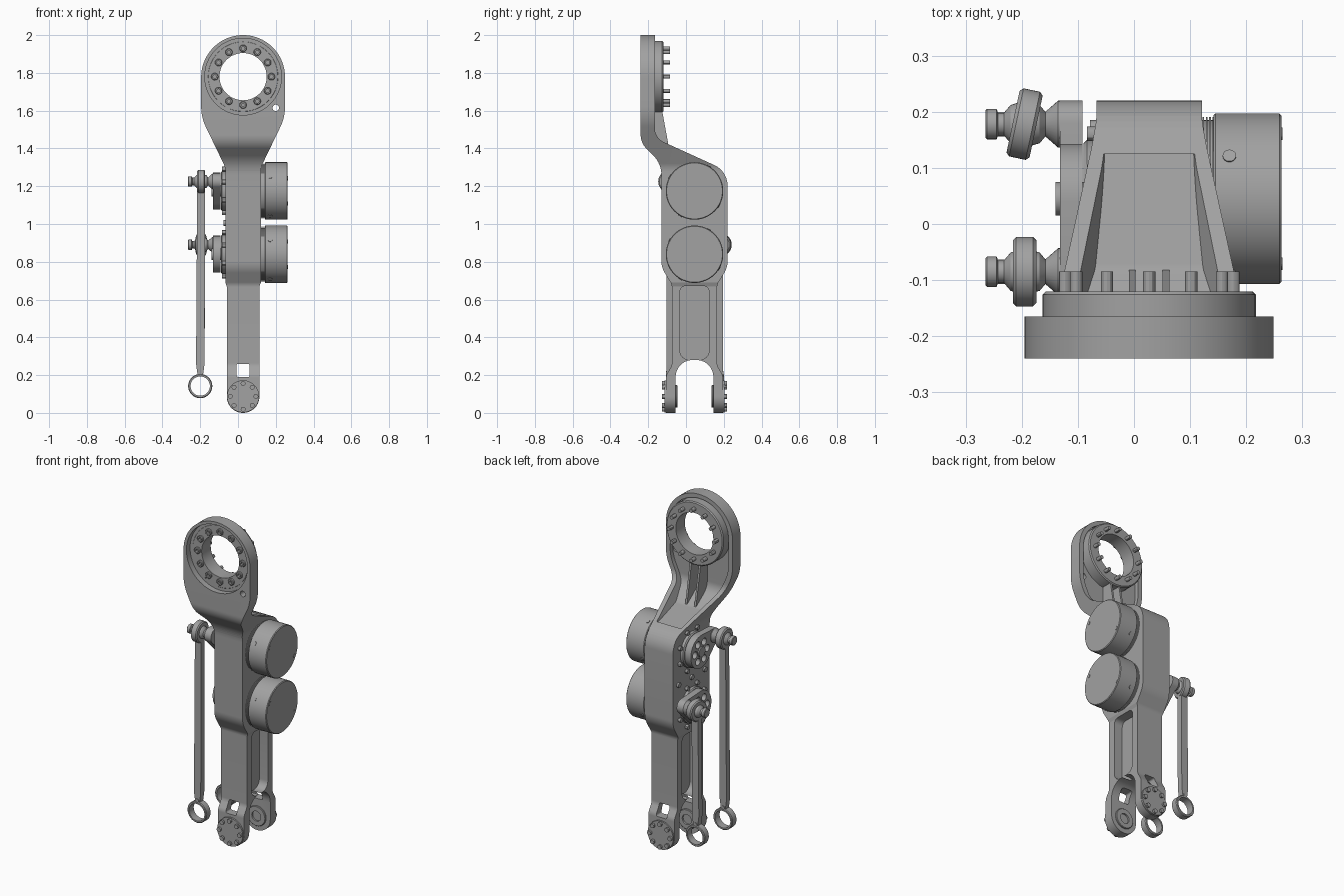
import bpy, bmesh, math
from mathutils import Vector, Matrix

cube = bpy.data.objects.get("Cube")
if cube:
    bpy.data.objects.remove(cube, do_unlink=True)

metal = bpy.data.materials.new("grey_metal")
metal.use_nodes = True
GREY = (0.36, 0.36, 0.36, 1)
metal.diffuse_color = GREY
metal.node_tree.nodes["Principled BSDF"].inputs["Base Color"].default_value = GREY

CX, CY = 0.027, 0.045          # centre lines of the arm
MOTORS = (0.84, 1.175)         # motor axis heights
PLACE = {"x": lambda u, v, d: (d, u, v),
         "y": lambda u, v, d: (u, d, v),
         "z": lambda u, v, d: (u, v, d)}


def finish(name, bm):
    bmesh.ops.remove_doubles(bm, verts=bm.verts, dist=1e-5)
    bmesh.ops.recalc_face_normals(bm, faces=bm.faces)
    mesh = bpy.data.meshes.new(name)
    bm.to_mesh(mesh)
    bm.free()
    mesh.materials.append(metal)
    ob = bpy.data.objects.new(name, mesh)
    bpy.context.collection.objects.link(ob)
    return ob


def rounded(points, steps=10):
    """Polygon with optional corner radius as third value."""
    out = []
    for i, p in enumerate(points):
        b = Vector(p[:2])
        if len(p) < 3:
            out.append(b)
            continue
        u = (Vector(points[i - 1][:2]) - b).normalized()
        w = (Vector(points[(i + 1) % len(points)][:2]) - b).normalized()
        half = u.angle(w) / 2
        centre = b + (u + w).normalized() * p[2] / math.sin(half)
        start = b + u * p[2] / math.tan(half) - centre
        end = b + w * p[2] / math.tan(half) - centre
        turn = start.angle_signed(end)
        for k in range(steps + 1):
            out.append(centre + Matrix.Rotation(-turn * k / steps, 2) @ start)
    return out


def prism(name, points, axis, lo, hi):
    bm = bmesh.new()
    rings = [[bm.verts.new(PLACE[axis](p[0], p[1], d)) for p in points] for d in (lo, hi)]
    bm.faces.new(rings[0])
    bm.faces.new(rings[1])
    for i in range(len(points)):
        bm.faces.new((rings[0][i - 1], rings[0][i], rings[1][i], rings[1][i - 1]))
    return finish(name, bm)


def circle(u, v, r, n=64):
    return [(u + r * math.cos(math.tau * k / n), v + r * math.sin(math.tau * k / n)) for k in range(n)]


def disc(name, axis, u, v, r, lo, hi, n=64):
    return prism(name, circle(u, v, r, n), axis, lo, hi)


def lathe(name, axis, u, v, profile, n=32, closed=False):
    """Turned part: profile holds (distance along axis, radius)."""
    bm = bmesh.new()
    rings = [[bm.verts.new(PLACE[axis](a, b, d)) for a, b in circle(u, v, r, n)] for d, r in profile]
    for k in range(0 if closed else 1, len(rings)):
        for i in range(n):
            bm.faces.new((rings[k - 1][i - 1], rings[k - 1][i], rings[k][i], rings[k][i - 1]))
    if not closed:
        bm.faces.new(rings[0])
        bm.faces.new(rings[-1])
    return finish(name, bm)


def tube(name, axis, u, v, outer, inner, lo, hi, c=0.006):
    return lathe(name, axis, u, v, [(lo, inner), (lo, outer - c), (lo + c, outer), (hi - c, outer),
                                    (hi, outer - c), (hi, inner)], 48, True)


def boolean(ob, other, op="DIFFERENCE"):
    mod = ob.modifiers.new("cut", "BOOLEAN")
    mod.operation, mod.object, mod.solver = op, other, "EXACT"
    deps = bpy.context.evaluated_depsgraph_get()
    deps.update()
    mesh = bpy.data.meshes.new_from_object(ob.evaluated_get(deps))
    ob.modifiers.clear()
    ob.data = mesh
    bpy.data.objects.remove(other, do_unlink=True)


def bolts(name, axis, u, v, radius, size, lo, hi, count, phase=0.0, n=12):
    for k, (a, b) in enumerate(circle(0, 0, radius, count)):
        t = math.radians(phase)
        a, b = a * math.cos(t) - b * math.sin(t), a * math.sin(t) + b * math.cos(t)
        disc(f"{name}_{k + 1}", axis, u + a, v + b, size, lo, hi, n)


def mirrored(half):
    """Closed outline from its right half, listed bottom to top."""
    return [(CX + p[0], *p[1:]) for p in half] + [(CX - p[0], *p[1:]) for p in reversed(half)]


# Arm body: side outline crossed with front outline
side = [(-0.24, 2.05), (-0.165, 2.05), (-0.165, 1.455, 0.08), (0.22, 1.28, 0.12), (0.22, 0.77, 0.12),
        (0.165, 0.68, 0.05), (0.165, 0.25, 0.05), (0.195, 0.2, 0.05), (0.195, -0.05), (0.145, -0.05),
        (0.145, 0.28, 0.09), (-0.055, 0.28, 0.09), (-0.055, -0.05), (-0.105, -0.05), (-0.105, 0.2, 0.05),
        (-0.075, 0.25, 0.05), (-0.075, 0.68, 0.05), (-0.13, 0.77, 0.12), (-0.13, 1.32, 0.15), (-0.24, 1.43, 0.1)]
front = mirrored([(0.0865, 0, 0.0864), (0.0865, 0.67), (0.094, 0.69), (0.094, 1.3, 0.1),
                  (0.222, 1.565, 0.25), (0.222, 2, 0.2219)])
body = prism("arm_body", rounded(side), "x", -0.4, 0.4)
boolean(body, prism("cutter", rounded(front, 20), "y", -0.5, 0.5), "INTERSECT")

# Hollow back of the neck and head
pocket = prism("cutter", rounded([(-0.19, 2.1), (-0.19, 1.44, 0.08), (-0.08, 1.36, 0.05),
                                  (0.125, 1.315), (0.125, 2.1)]), "x", -0.4, 0.4)
inset = mirrored([(0.078, 1.25), (0.078, 1.32, 0.1), (0.195, 1.58, 0.25), (0.195, 1.975, 0.1949)])
boolean(pocket, prism("cutter2", rounded(inset, 20), "y", -0.5, 0.5), "INTERSECT")
boolean(body, pocket)

# Head recess, bore, small hole, leg windows and side pockets
boolean(body, disc("cutter", "y", CX, 1.78, 0.203, -0.3, -0.205))
boolean(body, disc("cutter", "y", CX, 1.78, 0.126, -0.5, 0))
boolean(body, disc("cutter", "y", 0.2, 1.615, 0.017, -0.5, 0, 24))
window = [(CX + s * 0.035, z, 0.01) for s, z in ((-1, 0.19), (1, 0.19), (1, 0.26), (-1, 0.26))]
boolean(body, prism("cutter", rounded(window), "y", -0.5, 0.5))
web = rounded([(-0.032, 0.28, 0.05), (0.122, 0.28, 0.05), (0.122, 0.672, 0.03), (-0.032, 0.672, 0.03)])
for lo, hi in ((-0.5, CX - 0.03), (CX + 0.03, 0.5)):
    boolean(body, prism("cutter", web, "x", lo, hi))

# Bolted ring and ribs on the back of the head
tube("head_ring", "y", CX, 1.78, 0.19, 0.125, -0.206, -0.12)
bolts("head_bolt", "y", CX, 1.78, 0.15, 0.011, -0.13, -0.085, 12)
for k, (u, v) in enumerate(circle(CX, 1.78, 0.15, 12)):
    tube(f"head_screw_{k + 1}", "y", u, v, 0.019, 0.009, -0.218, -0.2, 0.003)
for s in (-1, 1):
    x = CX + s * 0.03
    prism("neck_rib", [(-0.195, 1.62), (-0.13, 1.62), (-0.095, 1.43), (-0.08, 1.35), (-0.195, 1.42)],
          "x", x - 0.006, x + 0.006)

# Motors with finned collars, rim screws and face screws
for z in MOTORS:
    fins = [(0.1, 0.14)]
    for k in range(4):
        x = 0.122 + k * 0.006
        fins += [(x, 0.14), (x, 0.146), (x + 0.003, 0.146), (x + 0.003, 0.14)]
    lathe("motor_collar", "x", CY, z, fins, 72)
    lathe("motor", "x", CY, z, [(0.142, 0.145), (0.142, 0.149), (0.145, 0.152), (0.259, 0.152), (0.263, 0.148)], 72)
    bolts("motor_face_screw", "x", CY, z, 0.134, 0.011, 0.255, 0.265, 2, 150)
    for k in range(4):
        t = math.radians(60 + 90 * k)
        screw = disc("motor_rim_screw", "z", 0, 0, 0.012, 0.14, 0.1545, 16)
        screw.matrix_world = Matrix.Translation((0.17, CY, z)) @ Matrix.Rotation(t - math.pi / 2, 4, "X")


# Crank, ball joint and push rod on the other side
def linkage(name, z, jy, jz, tilt):
    tube(name + "_bearing", "x", CY, z, 0.105, 0.05, -0.09, -0.05)
    bolts(name + "_flange_bolt", "x", CY, z, 0.125, 0.013, -0.084, -0.06, 8, 22.5)
    d = Vector((jy - CY, jz - z))
    a, c, L = math.atan2(d.y, d.x), math.acos((0.098 - 0.042) / d.length), 24
    hull = [(CY + 0.098 * math.cos(a + t), z + 0.098 * math.sin(a + t))
            for t in (c + (math.tau - 2 * c) * k / L for k in range(L + 1))]
    hull += [(jy + 0.042 * math.cos(a + t), jz + 0.042 * math.sin(a + t))
             for t in (-c + 2 * c * k / L for k in range(L + 1))]
    crank = prism(name + "_crank", hull, "x", -0.132, -0.092)
    for u, v in circle(CY, z, 0.058, 6):
        boolean(crank, disc("cutter", "x", u, v, 0.021, -0.2, 0, 20))
    disc(name + "_hub", "x", CY, z, 0.03, -0.14, -0.06, 32)
    lathe(name + "_ball_pin", "x", jy, jz,
          [(-0.12, 0.042), (-0.135, 0.042), (-0.158, 0.022), (-0.168, 0.034), (-0.195, 0.042), (-0.22, 0.034),
           (-0.232, 0.02), (-0.242, 0.02), (-0.245, 0.027), (-0.262, 0.027), (-0.265, 0.024)])
    eye = tube(name + "_rod_eye", "x", 0, 0, 0.062, 0.036, -0.021, 0.021)
    eye.matrix_world = Matrix.Translation((-0.195, jy, jz)) @ Matrix.Rotation(math.radians(tilt), 4, "Z")
    # Rod tapers into both eyes
    prism(name + "_rod", rounded([(-0.214, 0.2), (-0.185, 0.2), (-0.177, 0.26), (-0.174, jz - 0.05),
                                  (-0.216, jz - 0.05), (-0.222, 0.26)]), "y", jy - 0.017, jy + 0.017)
    tube(name + "_lower_eye", "y", -0.2, 0.142, 0.064, 0.051, jy - 0.022, jy + 0.022, 0.004)
    disc(name + "_rod_pin", "y", -0.2, 0.21, 0.012, jy - 0.021, jy + 0.021, 16)


linkage("upper", MOTORS[1], -0.085, 1.225, 0)
linkage("lower", MOTORS[0], 0.178, 0.89, -12)
for y, z in ((CY, 1.005), (-0.08, 1.005), (0.17, 1.005)):
    disc("side_plug", "x", y, z, 0.015, -0.078, -0.06, 16)

# Bearing caps on the fork ends, mirrored front to back
for s in (-1, 1):
    def span(a, b):
        return sorted((CY + s * a, CY + s * b))
    disc("fork_cap", "y", CX, 0.0875, 0.085, *span(0.148, 0.16))
    bolts("fork_bolt", "y", CX, 0.0875, 0.068, 0.013, *span(0.155, 0.172), 8)
    tube("fork_bearing", "y", CX, 0.0875, 0.06, 0.03, *span(0.09, 0.102), 0.003)

# Smooth rounded surfaces, keep hard edges
bpy.ops.object.select_all(action="DESELECT")
for ob in bpy.context.collection.objects:
    if ob.type == "MESH":
        ob.select_set(True)
        bpy.context.view_layer.objects.active = ob
bpy.ops.object.shade_smooth_by_angle(angle=math.radians(30))
